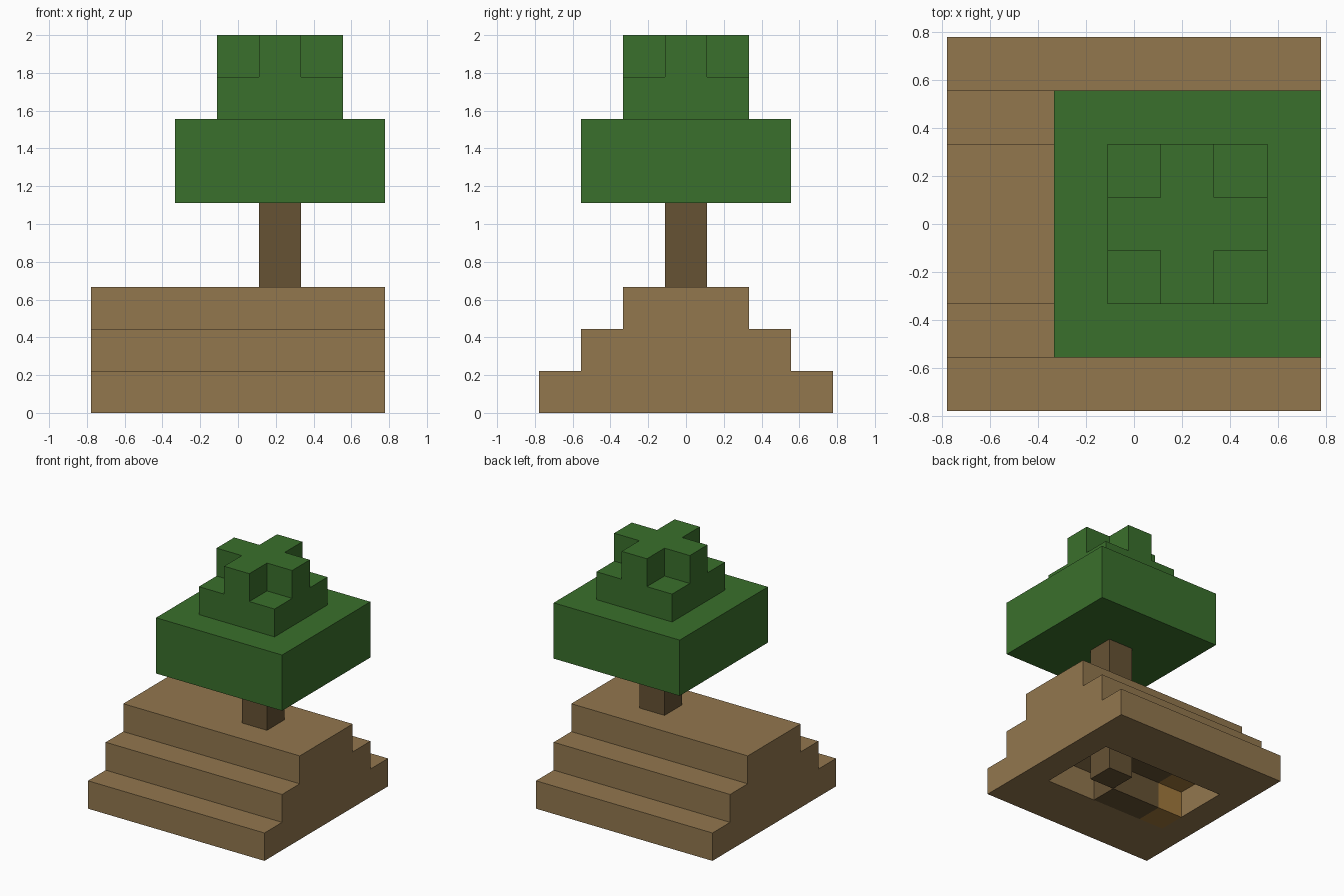
import bpy
import bmesh
from mathutils import Vector

U = 2 / 9  # size of one block

cube = bpy.data.objects.get("Cube")
if cube:
    bpy.data.objects.remove(cube, do_unlink=True)


def material(name, rgb):
    mat = bpy.data.materials.new(name)
    mat.use_nodes = True
    color = (*rgb, 1)
    mat.diffuse_color = color
    mat.node_tree.nodes["Principled BSDF"].inputs["Base Color"].default_value = color
    return mat


earth = material("earth tan", (0.288, 0.184, 0.076))
bark = material("bark brown", (0.133, 0.084, 0.034))
leaf = material("leaf green", (0.042, 0.160, 0.025))
gold = material("gold", (0.352, 0.188, 0.045))


def prism(name, points, sweep, mat):
    """Extrude a flat outline, given in blocks, along a sweep vector."""
    bm = bmesh.new()
    face = bm.faces.new([bm.verts.new(Vector(p) * U) for p in points])
    result = bmesh.ops.extrude_face_region(bm, geom=[face])
    moved = [v for v in result["geom"] if isinstance(v, bmesh.types.BMVert)]
    bmesh.ops.translate(bm, verts=moved, vec=Vector(sweep) * U)
    bmesh.ops.recalc_face_normals(bm, faces=bm.faces)
    mesh = bpy.data.meshes.new(name)
    bm.to_mesh(mesh)
    bm.free()
    mesh.materials.append(mat)
    obj = bpy.data.objects.new(name, mesh)
    bpy.context.collection.objects.link(obj)
    return obj


def box(name, x, y, z, mat):
    outline = [(x[0], y[0], z[0]), (x[1], y[0], z[0]),
               (x[1], y[1], z[0]), (x[0], y[1], z[0])]
    return prism(name, outline, (0, 0, z[1] - z[0]), mat)


# Stepped mound: half a stair profile, mirrored and swept along x
half = [(3.5, 0), (3.5, 1), (2.5, 1), (2.5, 2), (1.5, 2), (1.5, 3)]
profile = half + [(-y, z) for y, z in reversed(half)]
mound = prism("stepped_mound", [(-3.5, y, z) for y, z in profile], (7, 0, 0), earth)

# Hollow under the mound
cutter = box("hollow_cutter", (-2.5, 2.5), (-1.5, 1.5), (-1, 1), earth)
cutter.hide_render = True
cutter.hide_viewport = True
cutter.display_type = 'WIRE'
cut = mound.modifiers.new("hollow", 'BOOLEAN')
cut.operation = 'DIFFERENCE'
cut.solver = 'EXACT'
cut.object = cutter

# Trunk and the roots and gold inside the hollow
box("trunk", (0.5, 1.5), (-0.5, 0.5), (0, 5), bark)
box("root", (-1.5, 0.5), (-1.5, -0.5), (0, 1), bark)
box("upper_root", (-1.5, 0.5), (-0.5, 0.5), (0.97, 1.2), bark)
box("gold_block", (-2.5, -1.5), (-1.5, -0.5), (0, 1), gold)
box("upper_gold_block", (-2.5, -1.5), (-0.5, 0.5), (0.97, 1.2), gold)

# Crown: two square tiers and a cross on top
box("lower_crown", (-1.5, 3.5), (-2.5, 2.5), (5, 7), leaf)
box("upper_crown", (-0.5, 2.5), (-1.5, 1.5), (7, 8), leaf)
cross = []
arm = [(1.5, -0.5), (1.5, 0.5), (0.5, 0.5)]
for turn in range(4):
    cross += [(x + 1, y, 8) for x, y in arm]
    arm = [(-y, x) for x, y in arm]
prism("crown_cross", cross, (0, 0, 1), leaf)
